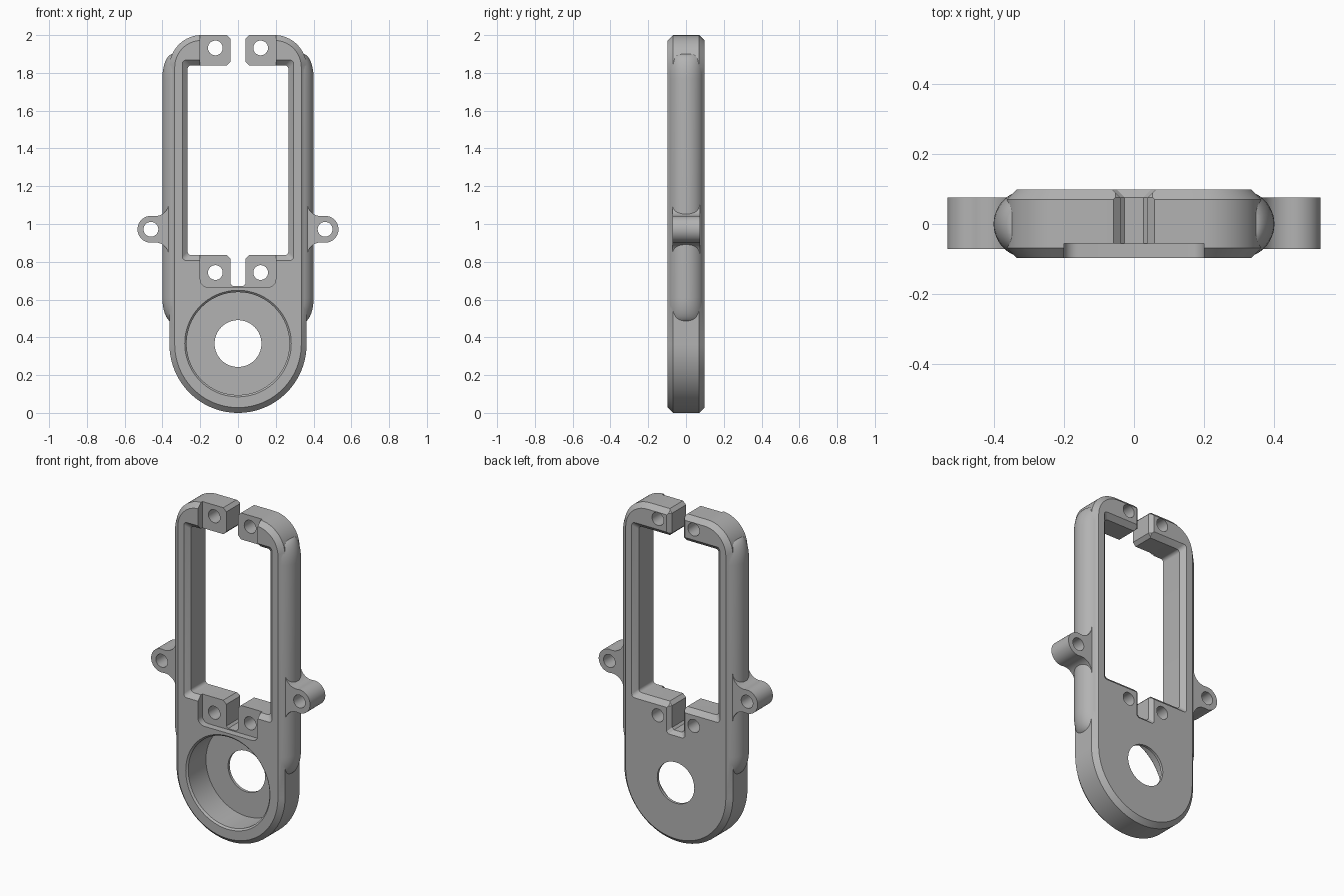
import bpy, bmesh
from math import sin, cos, radians, atan2, degrees, hypot

if "Cube" in bpy.data.objects:
    bpy.data.objects.remove(bpy.data.objects["Cube"], do_unlink=True)

grey = bpy.data.materials.new("grey_plastic")
grey.use_nodes = True
colour = (0.45, 0.45, 0.45, 1)
grey.diffuse_color = colour
grey.node_tree.nodes["Principled BSDF"].inputs["Base Color"].default_value = colour

FRONT, BACK, BEVEL = -0.097, 0.098, 0.028
HUB_Z, HUB_R, TOP = 0.363, 0.363, 2.0


def arc(cx, cz, r, a0, a1, n=12):
    """Points on a circular arc, angles in degrees."""
    steps = [radians(a0 + (a1 - a0) * i / n) for i in range(n + 1)]
    return [(cx + r * cos(a), cz + r * sin(a)) for a in steps]


def loft(name, rings):
    """Closed solid through rings of matching 3D points."""
    bm = bmesh.new()
    loops = [[bm.verts.new(p) for p in ring] for ring in rings]
    n = len(loops[0])
    for a, b in zip(loops, loops[1:]):
        for i in range(n):
            j = (i + 1) % n
            bm.faces.new((a[i], a[j], b[j], b[i]))
    bm.faces.new(loops[0])
    bm.faces.new(loops[-1])
    bmesh.ops.recalc_face_normals(bm, faces=bm.faces)
    mesh = bpy.data.meshes.new(name)
    bm.to_mesh(mesh)
    bm.free()
    mesh.materials.append(grey)
    ob = bpy.data.objects.new(name, mesh)
    bpy.context.collection.objects.link(ob)
    return ob


def solid(name, outline, layers):
    """Loft an x-z outline through (y, offset) layers."""
    return loft(name, [[(x, y, z) for x, z in outline(d)] for y, d in layers])


def combine(target, tool, operation="DIFFERENCE"):
    mod = target.modifiers.new("cut", "BOOLEAN")
    mod.operation, mod.object, mod.solver = operation, tool, "EXACT"
    bpy.context.view_layer.objects.active = target
    bpy.ops.object.modifier_apply(modifier=mod.name)
    bpy.data.objects.remove(tool, do_unlink=True)


def rounded_rect(w, z0, z1, r):
    """Outline function: rectangle of half width w, grown by d."""
    def outline(d):
        a, lo, hi = w + d, z0 - d, z1 + d
        return (arc(a - r, hi - r, r, 0, 90, 6) + arc(r - a, hi - r, r, 90, 180, 6)
                + arc(r - a, lo + r, r, 180, 270, 6) + arc(a - r, lo + r, r, 270, 360, 6))
    return outline


def drill(target, x, z, r, y0=-0.3, y1=0.3, n=48):
    circle = lambda d: arc(x, z, r + d, 0, 360, n)[:-1]
    combine(target, solid("drill", circle, [(y0, 0), (y1, 0)]))


def body_outline(d):
    w, r = HUB_R - d, 0.17
    return (arc(0, HUB_Z, w, 180, 360, 64)
            + arc(HUB_R - r, TOP - r, r - d, 0, 90, 16)
            + arc(r - HUB_R, TOP - r, r - d, 90, 180, 16))


# Frame body with bevelled front and back rims
frame = solid("frame", body_outline, [(FRONT, BEVEL), (FRONT + BEVEL, 0),
                                      (BACK - BEVEL, 0), (BACK, BEVEL)])

# Rounded side rails, swept inwards at both ends
mid, half, run = 1.19, 0.58, 0.13
ends = [(half + run * sin(radians(a)), 0.055 * (1 - cos(radians(a))))
        for a in range(0, 91, 10)]
stations = [(mid - h, d) for h, d in reversed(ends)] + [(mid + h, d) for h, d in ends]
for side in (1, -1):
    rail = loft("rail", [[(side * (0.304 - d + x), y, z)
                          for x, y in arc(0, 0, 0.0965, 0, 360, 48)[:-1]]
                         for z, d in stations])
    combine(frame, rail, "UNION")

# Long window with bevels on both faces
reach = 0.1
window = solid("window", rounded_rect(0.267, 0.835, 1.84, 0.02),
               [(FRONT - reach, BEVEL + reach), (FRONT + BEVEL, 0),
                (BACK - BEVEL, 0), (BACK + reach, BEVEL + reach)])
combine(frame, window)

# Shallow front recesses that form the clamping pads
for low, high in ((0.666, 1.0), (1.7, 2.2)):
    recess = solid("recess", rounded_rect(0.2, low, high, 0.04),
                   [(-0.3, 0), (-0.056, 0)])
    combine(frame, recess)


# Split at the top and slot at the bottom, flared at their mouths
def split_outline(d):
    w = 0.039 + d
    right = [(w + 0.12, 1.74), (w, 1.86), (w, 1.98), (w + 0.12, 2.1)]
    return right + [(-x, z) for x, z in reversed(right)]


def slot_outline(d):
    w, z = 0.039 + d, 0.672 - d
    right = [(w - 0.012, z), (w, z + 0.012), (w, 0.815), (w + 0.12, 0.935)]
    return right + [(-x, z) for x, z in reversed(right)]


for shape in (split_outline, slot_outline):
    gap = solid("gap", shape, [(-0.3, 0), (BACK - 0.022, 0), (BACK + 0.04, 0.062)])
    combine(frame, gap)

# Pad screw holes
for x in (-0.12, 0.12):
    for z in (0.743, 1.932):
        drill(frame, x, z, 0.039)

# Round pocket with a thin floor and a central opening
pocket = solid("pocket", lambda d: arc(0, HUB_Z + 0.004, 0.272 + d, 0, 360, 96)[:-1],
               [(FRONT - 0.02, 0.03), (FRONT + 0.01, 0), (0.082, 0)])
combine(frame, pocket)
drill(frame, 0, HUB_Z + 0.004, 0.124, n=64)

# Side mounting ears with filleted roots
EAR_X, EAR_Z, EAR_R, FILLET, ROOT = 0.461, 0.972, 0.071, 0.075, 0.365
dx = ROOT + FILLET - EAR_X
dz = ((EAR_R + FILLET) ** 2 - dx ** 2) ** 0.5
lean = degrees(atan2(dz, dx))
upper = arc(ROOT + FILLET, EAR_Z + dz, FILLET, 180, 180 + lean, 14)
upper += arc(EAR_X, EAR_Z, EAR_R, lean, 0, 20)[1:]
upper = [(0.32, upper[0][1])] + upper
ear_points = upper + [(x, 2 * EAR_Z - z) for x, z in reversed(upper[:-1])]
parts = [frame]
for name, side in (("left", 1), ("right", -1)):
    ear = solid("mounting_ear_" + name,
                lambda d: [(side * x, z) for x, z in ear_points],
                [(-0.071, 0), (0.075, 0)])
    drill(ear, side * EAR_X, EAR_Z, 0.039)
    parts.append(ear)

# Smooth curved walls, keep machined edges sharp
for ob in parts:
    bpy.ops.object.select_all(action="DESELECT")
    ob.select_set(True)
    bpy.context.view_layer.objects.active = ob
    bpy.ops.object.shade_smooth_by_angle(angle=radians(25))
